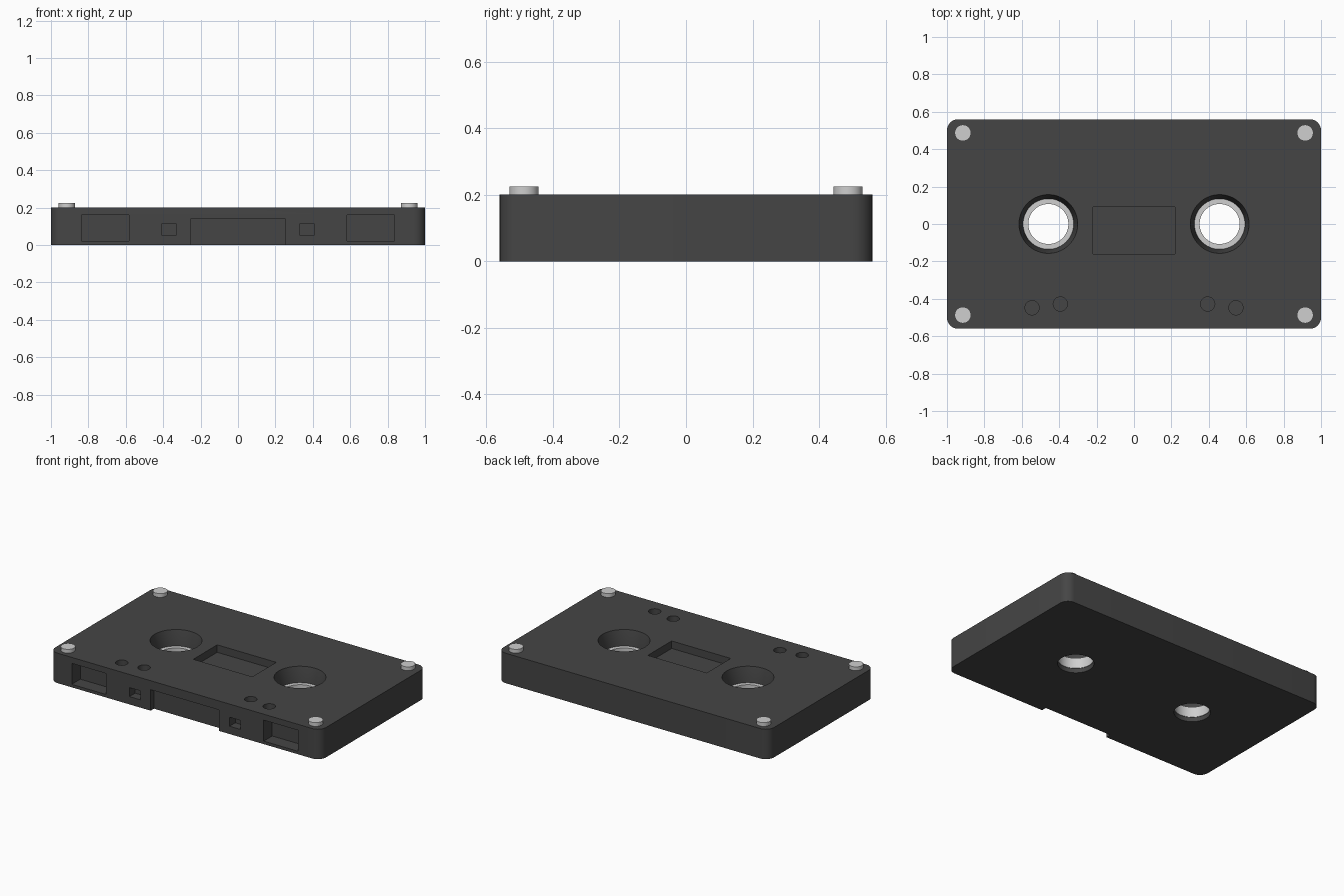
import bpy, bmesh, math
from mathutils import Matrix

if "Cube" in bpy.data.objects:
    bpy.data.objects.remove(bpy.data.objects["Cube"], do_unlink=True)

W, D, H = 2.0, 1.12, 0.2
FRONT = -D / 2


def material(name, value):
    m = bpy.data.materials.new(name)
    m.use_nodes = True
    colour = (value, value, value, 1)
    m.diffuse_color = colour
    m.node_tree.nodes["Principled BSDF"].inputs["Base Color"].default_value = colour
    return m


charcoal = material("charcoal plastic", 0.06)
silver = material("light grey", 0.62)


def finish(name, bm, mat=None):
    bmesh.ops.recalc_face_normals(bm, faces=bm.faces)
    mesh = bpy.data.meshes.new(name)
    bm.to_mesh(mesh)
    bm.free()
    ob = bpy.data.objects.new(name, mesh)
    bpy.context.collection.objects.link(ob)
    if mat:
        mesh.materials.append(mat)
    return ob


def box(name, x, y, z, mat=None, corner=0):
    """Box from (low, high) ranges, with optional rounded upright edges."""
    bm = bmesh.new()
    bmesh.ops.create_cube(bm, size=1)
    size = [r[1] - r[0] for r in (x, y, z)]
    mid = [sum(r) / 2 for r in (x, y, z)]
    bmesh.ops.transform(bm, matrix=Matrix.Translation(mid) @ Matrix.Diagonal((*size, 1)), verts=bm.verts)
    if corner:
        upright = [e for e in bm.edges if abs(e.verts[0].co.z - e.verts[1].co.z) > 0.01]
        bmesh.ops.bevel(bm, geom=upright, offset=corner, segments=8, profile=0.5, affect='EDGES')
    return finish(name, bm, mat)


def lathe(name, x, y, profile, mat=None, closed=False, sides=64):
    """Spin (radius, height) points round an upright axis at x, y."""
    bm = bmesh.new()
    rings = []
    for r, z in profile:
        rings.append([bm.verts.new((x + r * math.cos(a), y + r * math.sin(a), z))
                      for a in (2 * math.pi * i / sides for i in range(sides))])
    pairs = list(zip(rings, rings[1:]))
    if closed:
        pairs.append((rings[-1], rings[0]))
    else:
        bm.faces.new(rings[0])
        bm.faces.new(rings[-1])
    for a, b in pairs:
        for i in range(sides):
            j = (i + 1) % sides
            bm.faces.new((a[i], a[j], b[j], b[i]))
    return finish(name, bm, mat)


def smooth(ob):
    bpy.ops.object.select_all(action='DESELECT')
    ob.select_set(True)
    bpy.context.view_layer.objects.active = ob
    bpy.ops.object.shade_smooth_by_angle(angle=math.radians(30))


# Shell
shell = box("shell", (-W / 2, W / 2), (FRONT, -FRONT), (0, H), charcoal, corner=0.06)

# Openings: label window, front notch, then the mirrored holes and pockets
cutters = [
    box("window_cutter", (-0.218, 0.218), (-0.16, 0.092), (H - 0.05, H + 0.1)),
    box("notch_cutter", (-0.253, 0.253), (FRONT - 0.1, FRONT + 0.035), (-0.1, 0.14)),
]
for s in (-1, 1):
    def side(a, b):
        return tuple(sorted((s * a, s * b)))
    cutters += [
        lathe("reel_cutter", s * 0.458, 0, [(0.11, -0.05), (0.11, 0.03), (0.135, 0.03),
                                            (0.135, 0.1), (0.157, H), (0.157, H + 0.05)]),
        lathe("outer_pin_cutter", s * 0.545, -0.448, [(0.038, 0.1), (0.038, H + 0.1)], sides=32),
        lathe("inner_pin_cutter", s * 0.394, -0.428, [(0.038, 0.1), (0.038, H + 0.1)], sides=32),
        box("pocket_cutter", side(0.582, 0.836), (FRONT - 0.1, FRONT + 0.09), (0.02, 0.16)),
        box("small_pocket_cutter", side(0.33, 0.41), (FRONT - 0.1, FRONT + 0.06), (0.052, 0.112)),
    ]

bpy.context.view_layer.objects.active = shell
for cutter in cutters:
    cutter.hide_render = True
    mod = shell.modifiers.new(cutter.name, 'BOOLEAN')
    mod.operation = 'DIFFERENCE'
    mod.solver = 'EXACT'
    mod.object = cutter
    bpy.ops.object.modifier_apply(modifier=mod.name)
    bpy.data.objects.remove(cutter, do_unlink=True)
smooth(shell)

# Hub rings and corner screws
for s, hand in ((-1, "right"), (1, "left")):
    smooth(lathe(hand + "_hub_ring", s * 0.458, 0,
                 [(0.107, 0.03), (0.135, 0.03), (0.135, 0.1), (0.107, 0.1)], silver, closed=True))
    for t, end in ((-1, "front"), (1, "back")):
        smooth(lathe(f"{end}_{hand}_screw", s * 0.915, t * 0.487,
                     [(0.044, H - 0.02), (0.044, H + 0.025)], silver, sides=32))
